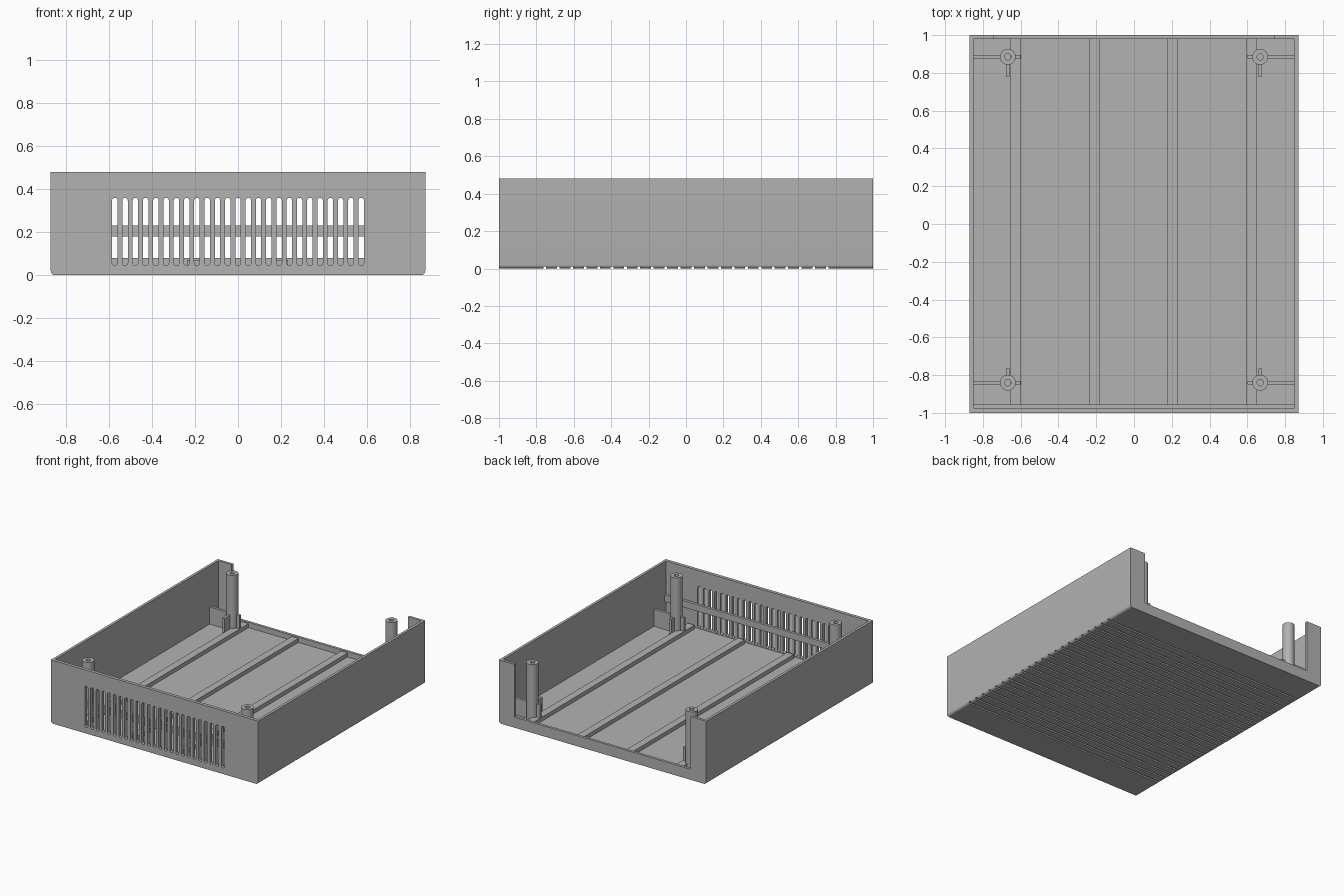
import bpy, bmesh, math

if "Cube" in bpy.data.objects:
    bpy.data.objects.remove(bpy.data.objects["Cube"])

W, L, H = 0.87, 1.0, 0.48          # half width, half length, height
FLOOR, SIDE_IN, FRONT_IN, BACK_IN = 0.04, 0.85, -0.975, 0.98

grey = bpy.data.materials.new("matte grey plastic")
grey.diffuse_color = (0.45, 0.45, 0.45, 1)
grey.use_nodes = True
grey.node_tree.nodes["Principled BSDF"].inputs["Base Color"].default_value = grey.diffuse_color


def finish(name, bm):
    bmesh.ops.recalc_face_normals(bm, faces=bm.faces)
    mesh = bpy.data.meshes.new(name)
    bm.to_mesh(mesh)
    bm.free()
    mesh.materials.append(grey)
    ob = bpy.data.objects.new(name, mesh)
    bpy.context.collection.objects.link(ob)
    return ob


def add_box(bm, x0, x1, y0, y1, z0, z1):
    vs = bmesh.ops.create_cube(bm, size=1)["verts"]
    for v in vs:
        v.co = ((x0 + x1) / 2 + v.co.x * (x1 - x0),
                (y0 + y1) / 2 + v.co.y * (y1 - y0),
                (z0 + z1) / 2 + v.co.z * (z1 - z0))


def add_prism(bm, outline, y0, y1):
    """Extrude an x/z outline along y."""
    face = bm.faces.new([bm.verts.new((x, y0, z)) for x, z in outline])
    new = bmesh.ops.extrude_face_region(bm, geom=[face])["geom"]
    for v in new:
        if isinstance(v, bmesh.types.BMVert):
            v.co.y = y1


def boxes(name, *dims):
    bm = bmesh.new()
    for d in dims:
        add_box(bm, *d)
    return finish(name, bm)


def arc(cx, cz, r, a0, a1, n):
    return [(cx + r * math.cos(math.radians(a0 + (a1 - a0) * i / n)),
             cz + r * math.sin(math.radians(a0 + (a1 - a0) * i / n)))
            for i in range(n + 1)]


def smooth(ob):
    bpy.ops.object.select_all(action='DESELECT')
    ob.select_set(True)
    bpy.context.view_layer.objects.active = ob
    bpy.ops.object.shade_smooth_by_angle(angle=math.radians(30))


# Case block with rounded lower long edges
R = 0.02
bm = bmesh.new()
add_prism(bm, [(W, H), (-W, H)] + arc(-W + R, R, R, 180, 270, 6)
          + arc(W - R, R, R, 270, 360, 6), -L, L)
case = finish("case_shell", bm)

# Cutters: cavity, rear opening, underside grooves, front vent slots
cutters = [
    boxes("cavity_cutter", (-SIDE_IN, SIDE_IN, FRONT_IN, BACK_IN, FLOOR, 1)),
    boxes("rear_opening_cutter", (-0.74, 0.74, 0.9, 1.1, 0.08, 1)),
    boxes("groove_cutter", *[(-1, 1, y - 0.007, y + 0.007, -0.1, 0.012)
                             for y in [-0.755 + i * 1.51 / 21 for i in range(22)]]),
]
bm = bmesh.new()
for i in range(25):
    x, r = (i - 12) * 0.0477, 0.0125
    add_prism(bm, arc(x, 0.36 - r, r, 0, 180, 8) + arc(x, 0.045 + r, r, 180, 360, 8),
              -1.05, -0.965)
cutters.append(finish("vent_slot_cutter", bm))

for c in cutters:
    m = case.modifiers.new(c.name, 'BOOLEAN')
    m.operation, m.solver, m.object = 'DIFFERENCE', 'EXACT', c
    c.hide_render = True
    bpy.context.view_layer.objects.active = case
    bpy.ops.object.modifier_apply(modifier=m.name)
    bpy.data.objects.remove(c)
smooth(case)

# Rail behind the vent slots
boxes("vent_rail", (-SIDE_IN, SIDE_IN, FRONT_IN, -0.955, 0.18, 0.23))

# Long floor ribs
boxes("floor_ribs", *[(x - 0.028, x + 0.028, -0.955, BACK_IN, FLOOR - 0.005, 0.07)
                      for x in (-0.626, -0.208, 0.205, 0.624)])

# Screw posts (hollow) with stiffening fins
for sx, side in ((-1, "left"), (1, "right")):
    for py, end, tip in ((-0.84, "front", -0.765), (0.885, "rear", 0.78)):
        px, n = sx * 0.668, 24
        bm = bmesh.new()
        # rings: outer bottom, outer top, bore top, bore bottom
        rings = [[bm.verts.new((px + r * math.cos(i * math.tau / n),
                                py + r * math.sin(i * math.tau / n), z))
                  for i in range(n)]
                 for r, z in ((0.042, FLOOR - 0.005), (0.042, 0.472),
                              (0.017, 0.472), (0.017, FLOOR + 0.02))]
        for a, b in zip(rings, rings[1:]):
            for i in range(n):
                j = (i + 1) % n
                bm.faces.new((a[i], a[j], b[j], b[i]))
        bm.faces.new(rings[0])
        bm.faces.new(rings[3])
        smooth(finish(f"screw_post_{end}_{side}", bm))

        t, z0, z1 = 0.01, FLOOR - 0.005, 0.17
        xw, xi = sorted((sx * SIDE_IN, px + sx * 0.035)), sorted((sx * 0.6, px - sx * 0.035))
        yy = sorted((tip, py + math.copysign(0.035, tip - py)))
        boxes(f"post_fins_{end}_{side}",
              (*xw, py - t, py + t, z0, z1),
              (*xi, py - t, py + t, z0, z1),
              (px - t, px + t, *yy, z0, z1))
